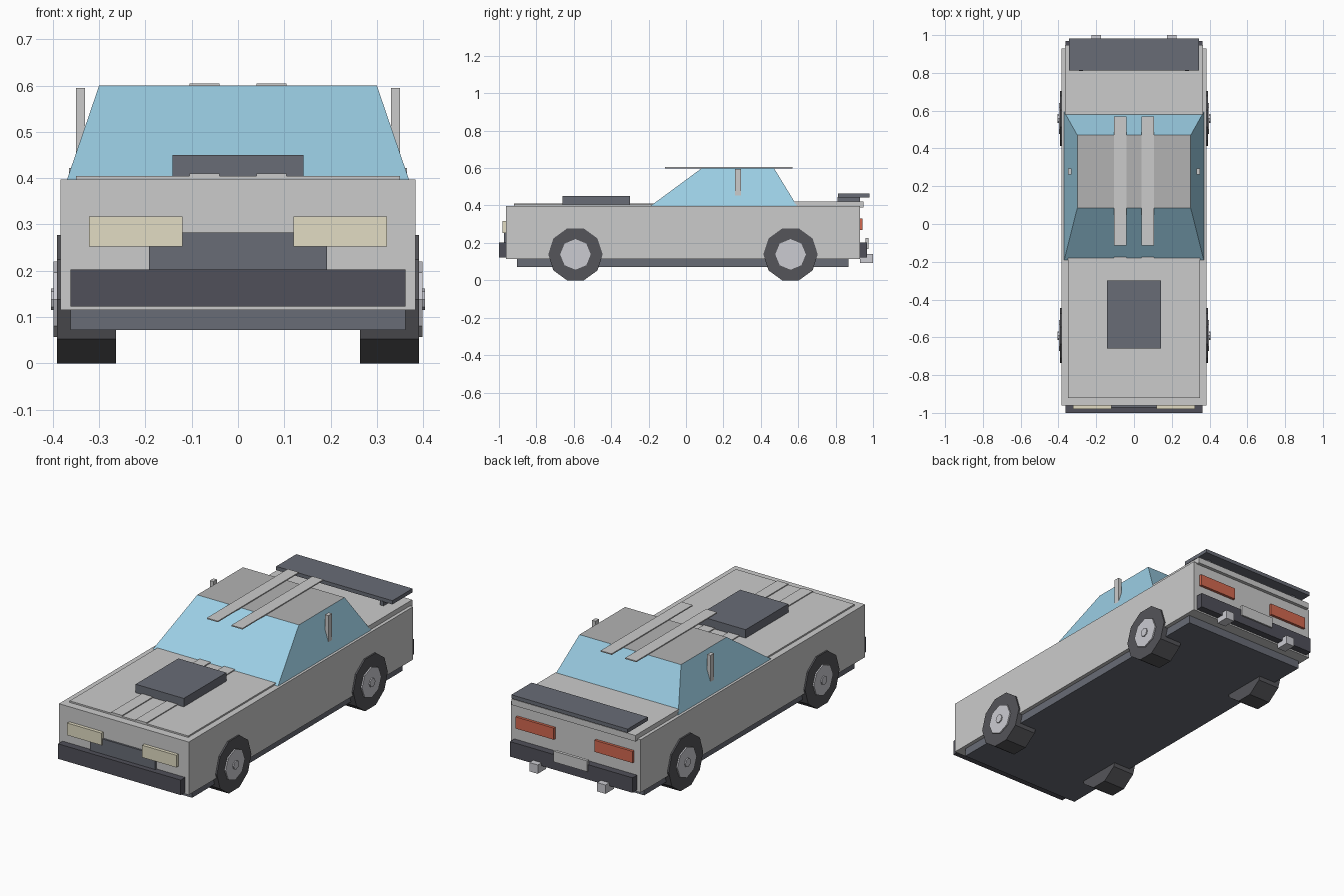
import bpy, bmesh
from math import pi
from mathutils import Matrix

if "Cube" in bpy.data.objects:
    bpy.data.objects.remove(bpy.data.objects["Cube"])


def material(name, rgb):
    m = bpy.data.materials.new(name)
    m.diffuse_color = (*rgb, 1)
    m.use_nodes = True
    m.node_tree.nodes["Principled BSDF"].inputs["Base Color"].default_value = m.diffuse_color
    return m


SLATE = material("slate", (0.14, 0.15, 0.18))
DARK = material("dark_trim", (0.08, 0.08, 0.10))
RUBBER = material("rubber", (0.09, 0.09, 0.10))
SILVER = material("silver", (0.60, 0.60, 0.64))
GLASS = material("glass", (0.33, 0.62, 0.78))
LAMP = material("headlight", (0.76, 0.72, 0.55))
RED = material("tail_light", (0.65, 0.14, 0.08))
GREY = material("roof_grey", (0.45, 0.45, 0.45))


def finish(name, bm, mats):
    mesh = bpy.data.meshes.new(name)
    bm.to_mesh(mesh)
    bm.free()
    for m in mats:
        if m:
            mesh.materials.append(m)
    ob = bpy.data.objects.new(name, mesh)
    bpy.context.collection.objects.link(ob)
    return ob


def box_mesh(x, y, z):
    bm = bmesh.new()
    bmesh.ops.create_cube(bm, size=1)
    for v in bm.verts:
        v.co = [(lo + hi) / 2 + c * (hi - lo) for c, (lo, hi) in zip(v.co, (x, y, z))]
    return bm


def box(name, x, y, z, mat=None):
    return finish(name, box_mesh(x, y, z), [mat])


def pair(name, x, y, z, mat=None):
    """The same box on both sides of the car."""
    box(name + "_right", x, y, z, mat)
    box(name + "_left", (-x[1], -x[0]), y, z, mat)


def disc(name, sides, radius, x, y, z, mat):
    """Cylinder along x between the two x values."""
    bm = bmesh.new()
    bmesh.ops.create_cone(bm, cap_ends=True, segments=sides, radius1=radius,
                          radius2=radius, depth=abs(x[1] - x[0]))
    bmesh.ops.rotate(bm, verts=bm.verts, matrix=Matrix.Rotation(pi / 2, 3, 'Y'))
    # put a corner on the horizontal axis, so top and bottom are flat
    first = min(bm.verts, key=lambda v: (round(v.co.z, 4) < -1e-3, abs(v.co.z)))
    if abs(first.co.z) > 1e-3:
        bmesh.ops.rotate(bm, verts=bm.verts, matrix=Matrix.Rotation(pi / 2, 3, 'X'))
    bmesh.ops.translate(bm, verts=bm.verts, vec=((x[0] + x[1]) / 2, y, z))
    finish(name, bm, [mat])


# Main body
box("body", (-0.383, 0.383), (-0.962, 0.93), (0.115, 0.397))
box("underbody", (-0.362, 0.362), (-0.904, 0.87), (0.072, 0.12), SLATE)
box("bonnet", (-0.35, 0.35), (-0.92, -0.18), (0.39, 0.405))
box("boot_lid", (-0.365, 0.365), (0.58, 0.948), (0.39, 0.422))

# Glass cabin tapering up to a grey roof
bm = box_mesh((-0.37, 0.37), (-0.193, 0.595), (0.395, 0.6))
for v in bm.verts:
    if v.co.z > 0.5:
        v.co.x *= 0.30 / 0.37
        v.co.y = 0.085 if v.co.y < 0.2 else 0.47
bm.normal_update()
for f in bm.faces:
    f.material_index = 1 if f.normal.z > 0.9 else 0
finish("cabin", bm, [GLASS, GREY])

# Stripes, side posts, bonnet scoop
pair("roof_stripe", (0.04, 0.105), (-0.113, 0.57), (0.599, 0.605))
pair("bonnet_stripe", (0.04, 0.105), (-0.92, -0.175), (0.40, 0.41))
pair("side_post", (0.33, 0.35), (0.263, 0.293), (0.45, 0.595))
box("bonnet_scoop", (-0.142, 0.142), (-0.66, -0.30), (0.40, 0.45), SLATE)

# Rear spoiler
box("spoiler_wing", (-0.343, 0.343), (0.812, 0.982), (0.443, 0.463), SLATE)
pair("spoiler_mount", (0.27, 0.292), (0.81, 0.93), (0.415, 0.445), SLATE)

# Front end
box("front_bumper", (-0.362, 0.362), (-1.0, -0.955), (0.123, 0.203), DARK)
box("grille", (-0.192, 0.192), (-0.972, -0.955), (0.19, 0.283), SLATE)
pair("headlight", (0.12, 0.322), (-0.98, -0.955), (0.252, 0.317), LAMP)

# Rear end
box("rear_bumper", (-0.362, 0.362), (0.92, 0.968), (0.123, 0.203), DARK)
box("rear_plate", (-0.1, 0.1), (0.96, 0.976), (0.168, 0.226))
pair("tail_light", (0.12, 0.345), (0.92, 0.944), (0.268, 0.33), RED)
pair("exhaust", (0.175, 0.225), (0.93, 1.0), (0.093, 0.14), SILVER)

# Wheels with hub and centre cap
for end, y in (("front", -0.591), ("rear", 0.559)):
    for side, s in (("right", 1), ("left", -1)):
        tag = f"{end}_{side}"
        disc("tyre_" + tag, 10, 0.1455, (s * 0.263, s * 0.391), y, 0.1384, RUBBER)
        disc("hub_" + tag, 8, 0.082, (s * 0.38, s * 0.398), y, 0.1384, SILVER)
        disc("hub_cap_" + tag, 8, 0.023, (s * 0.39, s * 0.404), y, 0.1384, SILVER)
